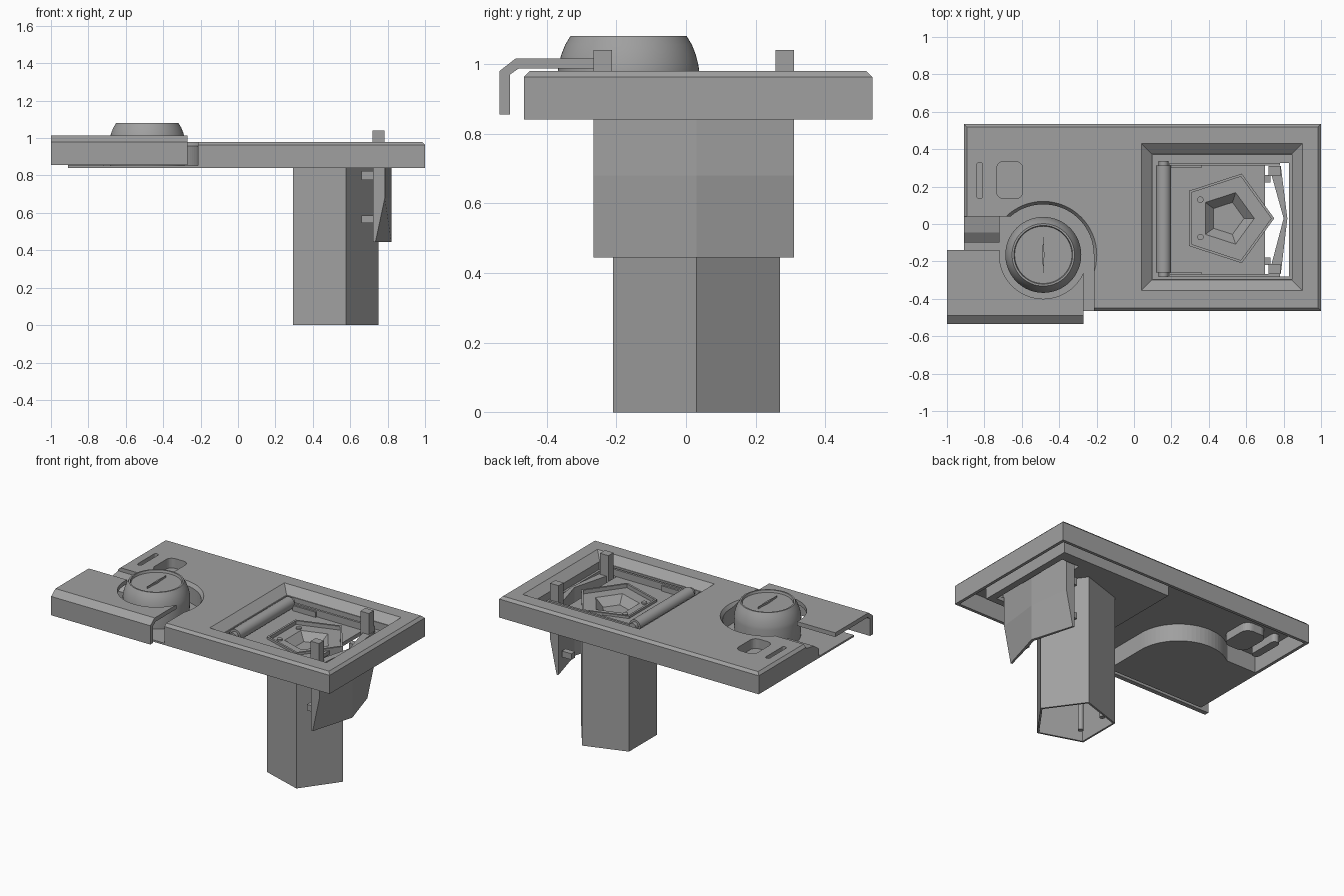
import bpy, bmesh
from math import sin, cos, pi, radians

if "Cube" in bpy.data.objects:
    bpy.data.objects.remove(bpy.data.objects["Cube"])

grey = bpy.data.materials.new("plain grey")
grey.use_nodes = True
grey.diffuse_color = (0.35, 0.35, 0.35, 1)
grey.node_tree.nodes["Principled BSDF"].inputs["Base Color"].default_value = (0.35, 0.35, 0.35, 1)


def loft(name, rings, closed=False, caps=True):
    """Skin a row of equal point rings."""
    bm = bmesh.new()
    rows = [[bm.verts.new(p) for p in ring] for ring in rings]
    pairs = list(zip(rows, rows[1:]))
    if closed:
        pairs.append((rows[-1], rows[0]))
    for a, b in pairs:
        for i in range(len(a)):
            j = (i + 1) % len(a)
            bm.faces.new((a[i], a[j], b[j], b[i]))
    if caps and not closed:
        bm.faces.new(rows[0])
        bm.faces.new(rows[-1])
    bmesh.ops.remove_doubles(bm, verts=bm.verts, dist=0.00005)
    bmesh.ops.recalc_face_normals(bm, faces=bm.faces)
    mesh = bpy.data.meshes.new(name)
    bm.to_mesh(mesh)
    bm.free()
    mesh.materials.append(grey)
    obj = bpy.data.objects.new(name, mesh)
    bpy.context.collection.objects.link(obj)
    return obj


def prism(name, pts, z0, z1):
    return loft(name, [[(x, y, z) for x, y in pts] for z in (z0, z1)])


def prism_x(name, pts, x0, x1):
    return loft(name, [[(x, y, z) for y, z in pts] for x in (x0, x1)])


def rect(x0, x1, y0, y1, inset=0):
    x0, x1, y0, y1 = x0 + inset, x1 - inset, y0 + inset, y1 - inset
    return [(x0, y0), (x1, y0), (x1, y1), (x0, y1)]


def box(name, x0, x1, y0, y1, z0, z1):
    return prism(name, rect(x0, x1, y0, y1), z0, z1)


def lathe(name, profile, n, cx, cy, closed=False):
    rings = [[(cx + r * cos(2 * pi * i / n), cy + r * sin(2 * pi * i / n), z)
              for i in range(n)] for r, z in profile]
    return loft(name, rings, closed)


def rounded(x0, x1, y0, y1, r, grow=0):
    """Rectangle outline with round corners."""
    pts = []
    corners = [(x1 - r, y1 - r), (x0 + r, y1 - r), (x0 + r, y0 + r), (x1 - r, y0 + r)]
    for k, (cx, cy) in enumerate(corners):
        for i in range(7):
            a = pi / 2 * (k + i / 6)
            pts.append((cx + (r + grow) * cos(a), cy + (r + grow) * sin(a)))
    return pts


def cut(target, cutter):
    mod = target.modifiers.new("cut", 'BOOLEAN')
    mod.operation = 'DIFFERENCE'
    mod.solver = 'EXACT'
    mod.object = cutter
    bpy.context.view_layer.objects.active = target
    bpy.ops.object.modifier_apply(modifier=mod.name)
    bpy.data.objects.remove(cutter)


def smooth(obj):
    bpy.ops.object.select_all(action='DESELECT')
    obj.select_set(True)
    bpy.context.view_layer.objects.active = obj
    bpy.ops.object.shade_smooth_by_angle(angle=radians(30))


KX, KY = -0.485, -0.165      # knob centre
MID = 0.022                  # socket middle line


def notch(grow=0):
    """Outline of the corner recess that wraps round the knob."""
    r = 0.27 + grow
    a0 = radians(130.6)
    arc = [(KX + r * cos(a0 * (1 - i / 24)), KY + r * sin(a0 * (1 - i / 24))) for i in range(25)]
    edge = 0.04 + grow
    return [(-1.1, edge), (arc[0][0], edge)] + arc[1:] + [(KX + r, -0.7), (-1.1, -0.7)]


# Base plate, a shallow shell with a chamfered top edge
outline = (-0.91, 1.0, -0.465, 0.535)
plate = loft("base_plate", [[(x, y, z) for x, y in rect(*outline, inset)]
                            for inset, z in ((0, 0.84), (0, 0.963), (0.017, 0.98))])
slots = [(-0.84, -0.81, 0.135, 0.33, 0.014), (-0.735, -0.595, 0.135, 0.335, 0.04)]

# Hollow underside, leaving walls round the recess, socket and slots
hollow = prism("hollow", rect(*outline, 0.02), 0.7, 0.955)
cut(hollow, prism("recess_wall", notch(0.02), 0.6, 1.1))
cut(hollow, box("socket_wall", 0.07, 0.875, -0.325, 0.4, 0.86, 1.1))
for s in slots:
    cut(hollow, prism("slot_wall", rounded(*s, grow=0.012), 0.9, 1.1))
cut(plate, hollow)

# Corner recess with a flared rim
cut(plate, prism("recess", notch(), 0.852, 1.1))
cut(plate, lathe("rim", [(0.265, 0.95), (0.3, 1.0)], 64, KX, KY))

# Socket with sloping sides, then the holes through its floor
opening = (0.04, 0.9, -0.355, 0.43)
cut(plate, loft("slope", [[(x, y, z) for x, y in rect(*opening, inset)]
                          for inset, z in ((0.055, 0.935), (0, 0.98), (0, 1.1))]))
cut(plate, box("well", 0.1, 0.845, -0.295, 0.37, 0.885, 0.95))
cut(plate, box("flap_hole", 0.7, 0.83, -0.28, 0.325, 0.7, 0.9))
cut(plate, lathe("shaft_hole", [(0.248, 0.7), (0.248, 0.95)], 5, 0.4985, 0.03))
for s in slots:
    cut(plate, prism("slot", rounded(*s), 0.915, 1.1))

# Sloping step at the left mouth of the recess
prism_x("recess_step", [(0.04, 0.85), (0.04, 0.955), (-0.045, 0.94), (-0.1, 0.9), (-0.1, 0.85)],
        -0.91, -0.72)

# Knob with a dished top and a thin grip
knob = lathe("knob", [(0.2, 0.85), (0.203, 0.98), (0.2, 1.0), (0.193, 1.027), (0.182, 1.055),
                      (0.167, 1.08), (0.157, 1.08), (0.153, 1.065)], 64, KX, KY)
smooth(knob)
prism("knob_grip", [(KX - 0.006, KY), (KX, KY - 0.1), (KX + 0.006, KY), (KX, KY + 0.1)], 1.06, 1.078)

# Raised cover with a folded front edge, cut away round the knob
cover = prism_x("front_cover", [(-0.14, 1.015), (-0.49, 1.015), (-0.535, 0.98), (-0.535, 0.855),
                                (-0.505, 0.855), (-0.505, 0.97), (-0.48, 0.987), (-0.14, 0.987)],
                -1.0, -0.27)
cut(cover, lathe("cover_hole", [(0.235, 0.9), (0.235, 1.1)], 64, KX, KY))

# Hollow five-sided shaft with a stepped cup in its top
R = 0.2515
lathe("shaft", [(R, 0), (R, 0.9), (0.235, 0.9), (0.235, 0.875), (0.145, 0.875), (0.09, 0.825),
                (0.0001, 0.825), (0.0001, 0.815), (0.09, 0.815), (0.14, 0.86), (0.237, 0.86),
                (0.237, 0)], 5, 0.4985, 0.03, closed=True)

# Guide rods inside the shaft
for y in (-0.07, 0.13):
    smooth(lathe("guide_rod", [(0.017, 0.04), (0.017, 0.885)], 16, 0.355, y))

# Bent flap beside the shaft
sections = []
for y, inner, top, foot in ((-0.265, 0.722, 0.785, 0.735), (0.03, 0.8, 0.82, 0.82),
                            (0.31, 0.722, 0.785, 0.735)):
    sections.append([(inner, y, 0.9), (top, y, 0.9), (top, y, 0.68), (foot, y, 0.445), (inner, y, 0.445)])
loft("flap", sections)

# Mirrored posts, side arms and pegs
for side in (-1, 1):
    def across(a, b):
        return sorted((MID + side * a, MID + side * b))
    box("post", 0.72, 0.782, *across(0.235, 0.288), 0.84, 1.04)
    box("side_arm", 0.19, 0.78, *across(0.29, 0.305), 0.885, 0.93)
    box("arm_end", 0.19, 0.36, *across(0.278, 0.292), 0.885, 0.92)
    for z0, z1 in ((0.775, 0.825), (0.545, 0.585)):
        box("peg", 0.66, 0.73, *across(0.2, 0.24), z0, z1)

# Hinge roller with narrower ends
profile = [(0.026, -0.31), (0.026, -0.285), (0.04, -0.285), (0.04, 0.285), (0.026, 0.285), (0.026, 0.31)]
roller = loft("hinge_roller", [[(0.158 + r * cos(pi * i / 12), MID + 0.005 + t, 0.925 + r * sin(pi * i / 12))
                                for i in range(24)] for r, t in profile])
smooth(roller)
